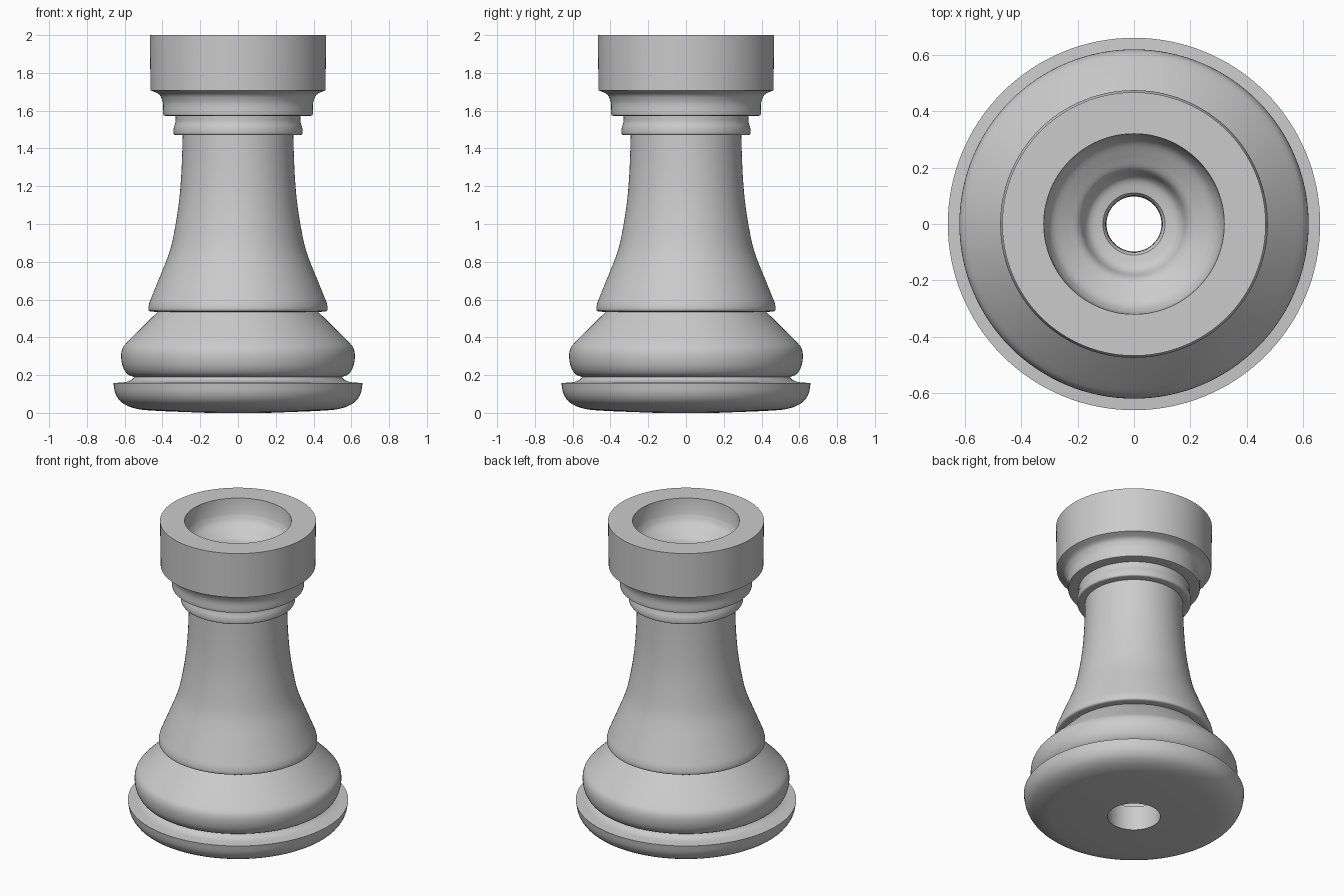
import bpy, bmesh
from math import cos, sin, pi, radians
from mathutils import Vector

if "Cube" in bpy.data.objects:
    bpy.data.objects.remove(bpy.data.objects["Cube"])

SEGMENTS = 128


def smooth_run(pts, steps=4):
    """Catmull-Rom curve through (radius, height) points."""
    p = [Vector(q) for q in pts]
    if len(p) < 3:
        return p
    p = [2 * p[0] - p[1]] + p + [2 * p[-1] - p[-2]]
    out = []
    for i in range(1, len(p) - 2):
        a, b, c, d = p[i - 1:i + 3]
        for s in range(steps):
            t = s / steps
            out.append(0.5 * (2 * b + (c - a) * t + (2 * a - 5 * b + 4 * c - d) * t * t
                              + (3 * b - a - 3 * c + d) * t ** 3))
    return out + [p[-2]]


def lathe(name, runs):
    """Revolve the closed profile made of smooth runs; run ends are corners."""
    prof = []
    for run in runs:
        for q in smooth_run(run):
            if not prof or (q - prof[-1]).length > 1e-5:
                prof.append(q)
    if (prof[0] - prof[-1]).length < 1e-5:
        prof.pop()
    bm = bmesh.new()
    rings = []
    for k in range(SEGMENTS):
        a = 2 * pi * k / SEGMENTS
        rings.append([bm.verts.new((r * cos(a), r * sin(a), z)) for r, z in prof])
    n = len(prof)
    for k in range(SEGMENTS):
        r0, r1 = rings[k], rings[(k + 1) % SEGMENTS]
        for i in range(n):
            j = (i + 1) % n
            bm.faces.new((r0[i], r1[i], r1[j], r0[j]))
    bmesh.ops.recalc_face_normals(bm, faces=bm.faces)
    me = bpy.data.meshes.new(name)
    bm.to_mesh(me)
    bm.free()
    ob = bpy.data.objects.new(name, me)
    bpy.context.collection.objects.link(ob)
    bpy.context.view_layer.objects.active = ob
    ob.select_set(True)
    bpy.ops.object.shade_smooth_by_angle(angle=radians(35))
    return ob


# foot disc
foot = [(0.158, 0.0), (0.45, 0.012), (0.55, 0.025), (0.615, 0.055), (0.648, 0.1), (0.66, 0.158)]
foot_top = [(0.66, 0.158), (0.595, 0.163), (0.565, 0.175), (0.55, 0.19)]
# swollen ring and its sloping shoulder
ring = [(0.55, 0.19), (0.585, 0.205), (0.61, 0.245), (0.619, 0.3), (0.61, 0.345), (0.58, 0.382)]
shoulder = [(0.58, 0.382), (0.425, 0.535)]
# flared stem
flange = [(0.425, 0.535), (0.462, 0.537), (0.474, 0.548), (0.47, 0.58), (0.455, 0.62), (0.41, 0.73),
          (0.36, 0.86), (0.33, 1.0), (0.311, 1.13), (0.301, 1.25), (0.296, 1.36), (0.293, 1.47)]
# two collars under the head
collar = [(0.293, 1.47), (0.33, 1.471), (0.341, 1.48), (0.34, 1.51), (0.331, 1.54), (0.331, 1.572)]
upper_collar = [(0.331, 1.572), (0.385, 1.573), (0.396, 1.583), (0.396, 1.63), (0.403, 1.66),
                (0.42, 1.688), (0.463, 1.708)]
# plain cylindrical head with flat rim
head = [(0.463, 1.708), (0.467, 2.0)]
rim = [(0.467, 2.0), (0.32, 2.0)]
# bowl that steps down to the through hole
cup_wall = [(0.32, 2.0), (0.314, 1.9)]
bowl = [(0.314, 1.9), (0.29, 1.855), (0.24, 1.82), (0.195, 1.79), (0.172, 1.745), (0.15, 1.725), (0.11, 1.715)]
throat = [(0.11, 1.715), (0.1, 1.69), (0.1, 1.6), (0.13, 1.5), (0.145, 1.3), (0.17, 1.05), (0.24, 0.8), (0.29, 0.6)]
# hidden hollow and bottom hole
hollow = [(0.29, 0.6), (0.42, 0.32), (0.38, 0.17)]
floor = [(0.38, 0.17), (0.158, 0.16)]
hole = [(0.158, 0.16), (0.158, 0.0)]

lathe("turned_tower", [foot, foot_top, ring, shoulder, flange, collar, upper_collar,
                       head, rim, cup_wall, bowl, throat, hollow, floor, hole])
